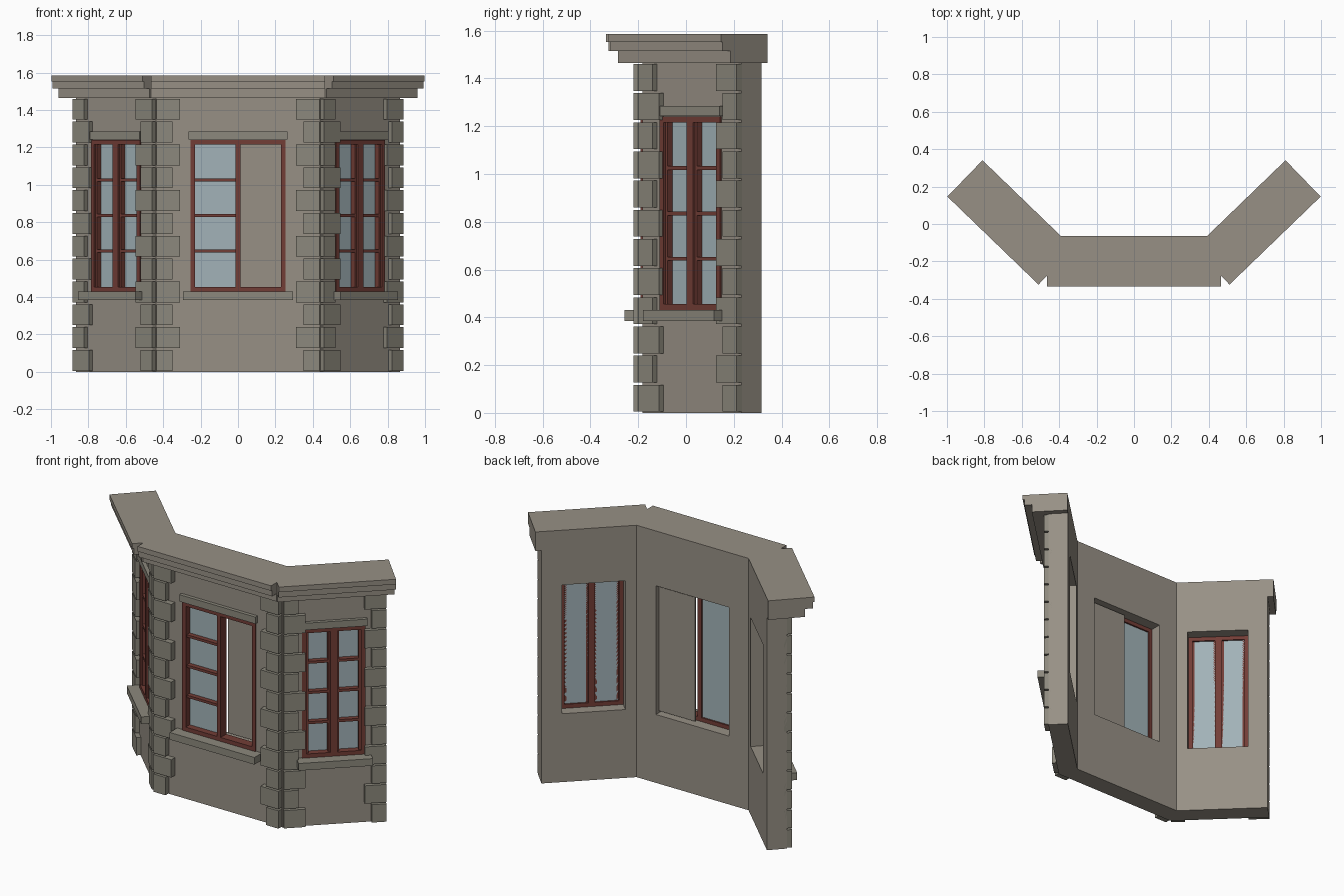
import bpy, bmesh, math
from mathutils import Vector

cube = bpy.data.objects.get("Cube")
if cube:
    bpy.data.objects.remove(cube)


def material(name, color):
    m = bpy.data.materials.new(name)
    m.use_nodes = True
    m.diffuse_color = (*color, 1)
    m.node_tree.nodes["Principled BSDF"].inputs["Base Color"].default_value = (*color, 1)
    return m


WALL = material("warm grey wall", (0.31, 0.28, 0.235))
STONE = material("grey trim stone", (0.265, 0.25, 0.205))
WOOD = material("red brown wood", (0.17, 0.047, 0.037))
GLASS = material("pale blue glass", (0.36, 0.45, 0.48))

# Each bay has a local frame: u along the wall, n outward from its back face
ANGLE = math.radians(44)
C, S = math.cos(ANGLE), math.sin(ANGLE)
INNER, BACK, THICK = 0.39, -0.065, 0.118
BAYS = {
    "centre": (Vector((0, BACK)), Vector((1, 0)), Vector((0, -1))),
    "left": (Vector((INNER, BACK)), Vector((C, S)), Vector((S, -C))),
    "right": (Vector((-INNER, BACK)), Vector((-C, S)), Vector((-S, -C))),
}
WING_END = 0.549


def point(bay, u, n):
    o, du, dn = BAYS[bay]
    return o + du * u + dn * n


def add_prism(bm, outline, z0, z1):
    low = [bm.verts.new((p.x, p.y, z0)) for p in outline]
    high = [bm.verts.new((p.x, p.y, z1)) for p in outline]
    bm.faces.new(low)
    bm.faces.new(high)
    for i in range(len(low)):
        j = (i + 1) % len(low)
        bm.faces.new((low[i], low[j], high[j], high[i]))


def make(name, prisms, mat):
    """One object from a list of (outline, z0, z1)."""
    bm = bmesh.new()
    for p in prisms:
        add_prism(bm, *p)
    bmesh.ops.recalc_face_normals(bm, faces=bm.faces)
    mesh = bpy.data.meshes.new(name)
    bm.to_mesh(mesh)
    bm.free()
    mesh.materials.append(mat)
    ob = bpy.data.objects.new(name, mesh)
    bpy.context.scene.collection.objects.link(ob)
    return ob


def box(bay, u0, u1, n0, n1, z0, z1):
    return ([point(bay, u, n) for u, n in ((u0, n0), (u1, n0), (u1, n1), (u0, n1))], z0, z1)


# Wall: one mitred angular strip with three window openings cut through
Z_WALL, Z0, Z1 = 1.465, 0.43, 1.24
OPEN = {"centre": (-0.255, 0.255), "left": (0.065, 0.43), "right": (0.065, 0.43)}
miter = INNER + THICK * math.tan(ANGLE / 2)
outline = [point("right", WING_END, 0), point("right", 0, 0), point("left", 0, 0),
           point("left", WING_END, 0), point("left", WING_END, THICK),
           point("centre", miter, THICK), point("centre", -miter, THICK),
           point("right", WING_END, THICK)]
wall = make("wall", [(outline, 0, Z_WALL)], WALL)
cutter = make("opening_cutter", [box(b, *OPEN[b], -0.05, 0.2, Z0, Z1) for b in BAYS], WALL)
cutter.hide_render = True
mod = wall.modifiers.new("openings", "BOOLEAN")
mod.operation, mod.solver, mod.object = "DIFFERENCE", "EXACT", cutter
bpy.context.view_layer.update()
cut = bpy.data.meshes.new_from_object(wall.evaluated_get(bpy.context.evaluated_depsgraph_get()))
wall.modifiers.clear()
wall.data = cut
bpy.data.objects.remove(cutter)

# Stepped cornice, each bay with square ends
STEPS = ((0.215, 1.465, 1.515), (0.26, 1.515, 1.553), (0.27, 1.553, 1.585))
for bay in BAYS:
    span = (-0.465, 0.465) if bay == "centre" else (-0.093, 0.584)
    make(bay + "_cornice", [box(bay, *span, 0, n, a, b) for n, a, b in STEPS], WALL)

# Quoins: twelve courses of alternating long and short blocks
ROWS, LONG, SHORT, GAP = 12, 0.125, 0.085, 0.005
ROW_H = Z_WALL / ROWS
for bay in BAYS:
    blocks = []
    for r in range(ROWS):
        z = (r * ROW_H + GAP, (r + 1) * ROW_H - GAP)
        odd = r % 2 == 1
        if bay == "centre":
            w = LONG if odd else SHORT
            e = miter - 0.002
            blocks.append(box(bay, -e, w - e, 0.1, 0.155, *z))
            blocks.append(box(bay, e - w, e, 0.1, 0.155, *z))
        else:
            near_long = odd if bay == "right" else not odd
            near, far = (LONG, SHORT) if near_long else (SHORT, LONG)
            blocks.append(box(bay, -0.044, near - 0.044, 0.1, 0.145, *z))
            blocks.append(box(bay, WING_END - far, WING_END, 0.1, 0.145, *z))
    make(bay + "_quoins", blocks, STONE)

# Lintels and sills
for bay in BAYS:
    u0, u1 = OPEN[bay]
    reach = 0.04 if bay == "centre" else 0.032
    make(bay + "_lintel", [box(bay, u0 - 0.01, u1 + 0.01, 0.09, 0.14, Z1 + 0.002, 1.285)], STONE)
    make(bay + "_sill", [box(bay, u0 - reach, u1 + reach, 0.07, 0.193, 0.385, Z0)], STONE)

# Windows: frame, sashes, glazing bars and glass
EDGE = 0.025
BAR_HEIGHTS = (0.645, 0.835, 1.025)
for bay in BAYS:
    u0, u1 = OPEN[bay]
    mid = (u0 + u1) / 2
    half = 0.013 if bay == "centre" else 0.02
    n = (0.07, 0.126)
    frame = [box(bay, u0, u0 + EDGE, *n, Z0, Z1),
             box(bay, u1 - EDGE, u1, *n, Z0, Z1),
             box(bay, u0 + EDGE, u1 - EDGE, *n, Z0, Z0 + EDGE),
             box(bay, u0 + EDGE, u1 - EDGE, *n, Z1 - EDGE, Z1),
             box(bay, mid - half, mid + half, *n, Z0 + EDGE, Z1 - EDGE)]
    make(bay + "_window_frame", frame, WOOD)
    panes = [(u0 + EDGE, mid - half)]
    if bay != "centre":
        panes.append((mid + half, u1 - EDGE))
    bars, sashes = [], []
    for a, b in panes:
        bars += [box(bay, a, b, 0.085, 0.116, z - 0.008, z + 0.008) for z in BAR_HEIGHTS]
        if bay != "centre":
            sashes += [box(bay, s, s + 0.012, 0.08, 0.116, Z0 + EDGE, Z1 - EDGE)
                       for s in (a, b - 0.012)]
    make(bay + "_glazing_bars", bars + sashes, WOOD)
    make(bay + "_glass", [box(bay, a, b, 0.08, 0.086, Z0 + EDGE, Z1 - EDGE)
                          for a, b in panes], GLASS)

# Plain board standing behind the unglazed half of the centre window
make("centre_back_panel", [box("centre", 0, 0.252, 0.025, 0.033, Z0 + 0.015, Z1 - 0.015)], WALL)
